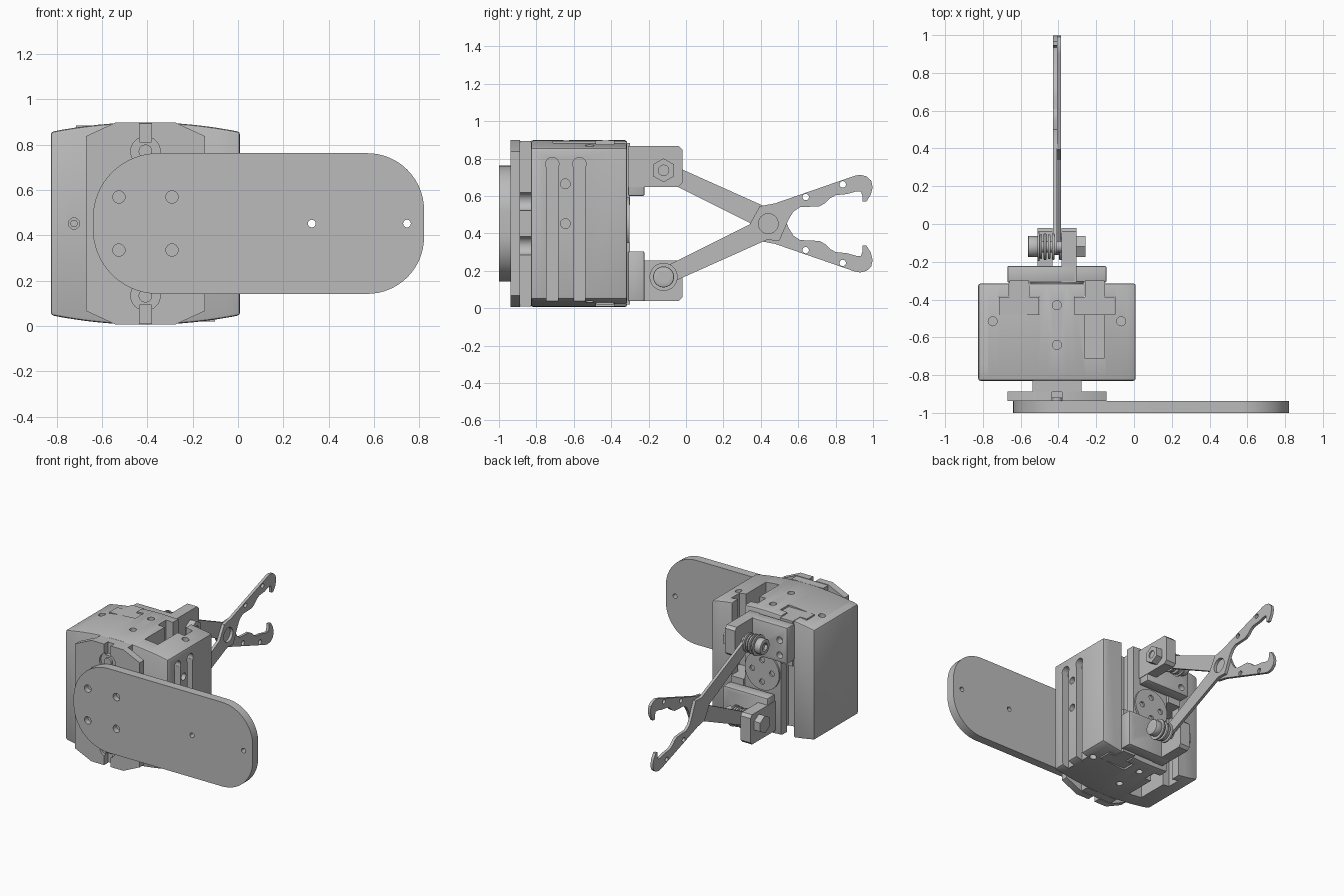
import bpy, bmesh
from math import sin, cos, pi, radians
from mathutils import Vector

cube = bpy.data.objects.get("Cube")
if cube:
    bpy.data.objects.remove(cube, do_unlink=True)

CENTRE = Vector((-0.408, 0, 0.452))   # axis of the housing
grey = bpy.data.materials.new("machined grey")
grey.use_nodes = True
grey.diffuse_color = (0.5, 0.5, 0.5, 1)
grey.node_tree.nodes["Principled BSDF"].inputs["Base Color"].default_value = (0.5, 0.5, 0.5, 1)
parts = []


def circle(u, v, r, n=32, start=0, sweep=2 * pi):
    steps = n if sweep == 2 * pi else n + 1
    return [(u + r * cos(start + sweep * i / n), v + r * sin(start + sweep * i / n)) for i in range(steps)]


def rect(u0, u1, v0, v1):
    return [(u0, v0), (u1, v0), (u1, v1), (u0, v1)]


def prism(name, pts, a, b, axis, turn=1, keep=True):
    """Extrude an outline from a to b; turn=-1 gives the half-turn copy about y."""
    place = {"x": lambda u, v, w: (w, u, v),
             "y": lambda u, v, w: (u, w, v),
             "z": lambda u, v, w: (u, v, w)}[axis]
    bm = bmesh.new()
    face = bm.faces.new([bm.verts.new(place(u, v, a)) for u, v in pts])
    moved = bmesh.ops.extrude_face_region(bm, geom=[face])["geom"]
    shift = Vector(place(0, 0, b - a))
    bmesh.ops.translate(bm, verts=[v for v in moved if isinstance(v, bmesh.types.BMVert)], vec=shift)
    for v in bm.verts:
        v.co = Vector((v.co.x * turn, v.co.y, v.co.z * turn)) + CENTRE
    bmesh.ops.recalc_face_normals(bm, faces=bm.faces)
    mesh = bpy.data.meshes.new(name)
    bm.to_mesh(mesh)
    bm.free()
    mesh.materials.append(grey)
    obj = bpy.data.objects.new(name, mesh)
    bpy.context.collection.objects.link(obj)
    if keep:
        parts.append(obj)
    return obj


def apply(obj, mod):
    bpy.context.view_layer.objects.active = obj
    bpy.ops.object.modifier_apply(modifier=mod.name)


def cut(obj, pts, a, b, axis, turn=1):
    tool = prism("cutter", pts, a, b, axis, turn, keep=False)
    tool.hide_render = True
    mod = obj.modifiers.new("cut", "BOOLEAN")
    mod.operation, mod.solver, mod.object = "DIFFERENCE", "EXACT", tool
    apply(obj, mod)
    bpy.data.objects.remove(tool, do_unlink=True)


def bevel(obj, width):
    mod = obj.modifiers.new("bevel", "BEVEL")
    mod.width, mod.segments, mod.limit_method, mod.angle_limit = width, 2, "ANGLE", radians(40)
    apply(obj, mod)


def crown(turn):
    xs = [0.417 - 0.834 * i / 16 for i in range(17)]
    return [(x * turn, turn * (0.446 - 0.042 * (x / 0.417) ** 2)) for x in xs]


def tee(x, d=0.0):
    """T-slot outline entering from the back face."""
    n, w, y = 0.053 - d, 0.108 - d, -0.3
    return [(x - n, y), (x - n, -0.385 - d), (x - w, -0.385 - d), (x - w, -0.48 + d),
            (x + w, -0.48 + d), (x + w, -0.385 - d), (x + n, -0.385 - d), (x + n, y)]


# Housing with crowned top and bottom
housing = prism("housing", crown(1) + crown(-1), -0.83, -0.315, "y")
bevel(housing, 0.012)
for x in (-0.2, 0.2):
    cut(housing, tee(x), -0.6, 0.6, "z")
for s in (1, -1):
    cut(housing, rect(0.145, 0.253, -0.71, -0.44), 0.3, 0.6, "z", s)
    for x, y in ((0, -0.43), (0, -0.64), (-0.34, -0.515), (0.34, -0.515)):
        cut(housing, circle(x, y, 0.024, 20), 0.34, 0.6, "z", s)


def groove(y):
    return [(y - 0.03, -0.6), (y + 0.03, -0.6), (y + 0.03, 0.3)] + \
        circle(y, 0.318, 0.036, 12, -pi / 6, pi * 4 / 3) + [(y - 0.03, 0.3)]


# Side grooves and tapped holes
for y, s in ((-0.715, 1), (-0.57, 1), (-0.715, -1)):
    cut(housing, groove(y), 0.365, 0.5, "x", s)
for z in (0, 0.213):
    cut(housing, circle(-0.645, z, 0.026, 20), 0.34, 0.5, "x")
cut(housing, circle(-0.315, 0, 0.025, 20), -0.9, -0.76, "y")
prism("front_pin", circle(-0.315, 0, 0.016, 20), -0.828, -0.77, "y")

# Turntable disc on the back face
disc = prism("back_disc", circle(0, 0, 0.14, 48), -0.33, -0.302, "y")
for u, v in circle(0, 0, 0.08, 4):
    cut(disc, circle(u, v, 0.02, 16), -0.318, -0.2, "y")

# Front flange, notched top and bottom
half = [(0.263, 0.385), (0.13, 0.446), (-0.13, 0.446), (-0.263, 0.385)]
flange = prism("front_flange", half + [(-x, -z) for x, z in half], -0.938, -0.887, "y")
for s in (1, -1):
    cut(flange, rect(-0.027, 0.027, 0.36, 0.6), -1.1, -0.8, "y", s)
    cut(flange, circle(0, 0.318, 0.065), -1.1, -0.92, "y", s)
    prism("flange_boss", circle(0, 0.318, 0.03), -0.936, -0.9, "y", s)

# Neck between flange and housing, with scalloped sides
neck = prism("neck", rect(-0.13, 0.13, -0.442, 0.442), -0.89, -0.828, "y")
for x in (-0.14, 0.14):
    for z in (-0.118, 0.118):
        cut(neck, circle(x, z, 0.05), -1, -0.7, "y")

# Long rounded mounting plate
outline = circle(0.978, -0.06, 0.25, 16, -pi / 2, pi / 2) + circle(0.978, 0.06, 0.25, 16, 0, pi / 2) \
    + circle(0.055, 0.023, 0.287, 16, pi / 2, pi / 2) + circle(0.055, -0.023, 0.287, 16, pi, pi / 2)
plate = prism("mounting_plate", outline, -1, -0.936, "y")
for x in (0.733, 1.153):
    cut(plate, circle(x, 0, 0.017, 20), -1.1, -0.9, "y")
for x in (-0.117, 0.117):
    for z in (-0.117, 0.117):
        cut(plate, circle(x, z, 0.027, 24), -1.1, -0.96, "y")

# One jaw: round eye, straight arm, hub, wavy gripping edge and hooked tip
jaw_outline = circle(-0.12, -0.285, 0.045, 12, radians(117), pi) + [
    (0.43, -0.088), (0.5, -0.09), (0.55, 0.025), (0.575, 0.065), (0.61, 0.088), (0.66, 0.09),
    (0.715, 0.093), (0.745, 0.11), (0.77, 0.135), (0.8, 0.152), (0.86, 0.158), (0.91, 0.172),
    (0.935, 0.172), (0.943, 0.15), (0.945, 0.118), (0.965, 0.118), (0.988, 0.155), (0.998, 0.195),
    (0.99, 0.23), (0.965, 0.253), (0.93, 0.261), (0.9, 0.255), (0.475, 0.108), (0.394, 0.093), (0.34, -0.005)]

for s, side in ((1, "upper"), (-1, "lower")):
    # Bracket foot with its sliding T-rail
    foot = prism(side + "_bracket_foot", rect(-0.262, 0.1, 0.148, 0.415), -0.31, -0.222, "y", s)
    bevel(foot, 0.008)
    for z in (0.2, 0.31):
        cut(foot, circle(-0.2, z, 0.024, 20), -0.27, -0.1, "y", s)
    prism(side + "_slide_rail", tee(-0.2, 0.002), 0.1, 0.432, "z", s)

    # Lug that carries the jaw
    lug = [(-0.31, 0.196), (-0.04, 0.196), (-0.02, 0.216), (-0.02, 0.395), (-0.04, 0.415), (-0.31, 0.415)]
    prism(side + "_lug", lug, 0.023, 0.103, "x", s)

    # Pivot screw, nut and spring washers
    y, z = -0.12, 0.285
    prism(side + "_pivot_shaft", circle(y, z, 0.03), -0.13, 0.11, "x", s)
    nut = prism(side + "_nut", circle(y, z, 0.064, 6, pi / 6), 0.103, 0.152, "x", s)
    cut(nut, circle(y, z, 0.028, 20), 0.142, 0.3, "x", s)
    for i in range(4):
        x = -0.012 - i * 0.022
        washer = prism(side + "_spring_washer", circle(y, z, 0.07 - 0.006 * (i % 2)), x - 0.014, x, "x", s)
        bevel(washer, 0.004)
    prism(side + "_flat_washer", circle(y, z, 0.075), -0.102, -0.092, "x", s)
    head = prism(side + "_cap_head", circle(y, z, 0.056), -0.152, -0.1, "x", s)
    bevel(head, 0.006)
    cut(head, circle(y, z, 0.032, 6), -0.3, -0.125, "x", s)

    # Jaw plate: its eye is beside the lug
    jaw = prism(side + "_jaw", jaw_outline, -0.021, 0, "x", s)
    for u, v, r in ((0.44, 0, 0.053), (0.64, 0.142, 0.017), (0.838, 0.21, 0.017)):
        cut(jaw, circle(u, v, r, 24), -0.1, 0.1, "x", s)
    # The outline holds the eye on the negative side, so flip to its own lug
    for v in jaw.data.vertices:
        v.co.x = 2 * CENTRE.x - v.co.x
    jaw.data.flip_normals()

# Smooth the curved walls and keep edges sharp
bpy.ops.object.select_all(action="DESELECT")
for obj in parts:
    obj.select_set(True)
bpy.context.view_layer.objects.active = housing
bpy.ops.object.shade_smooth_by_angle(angle=radians(30))
